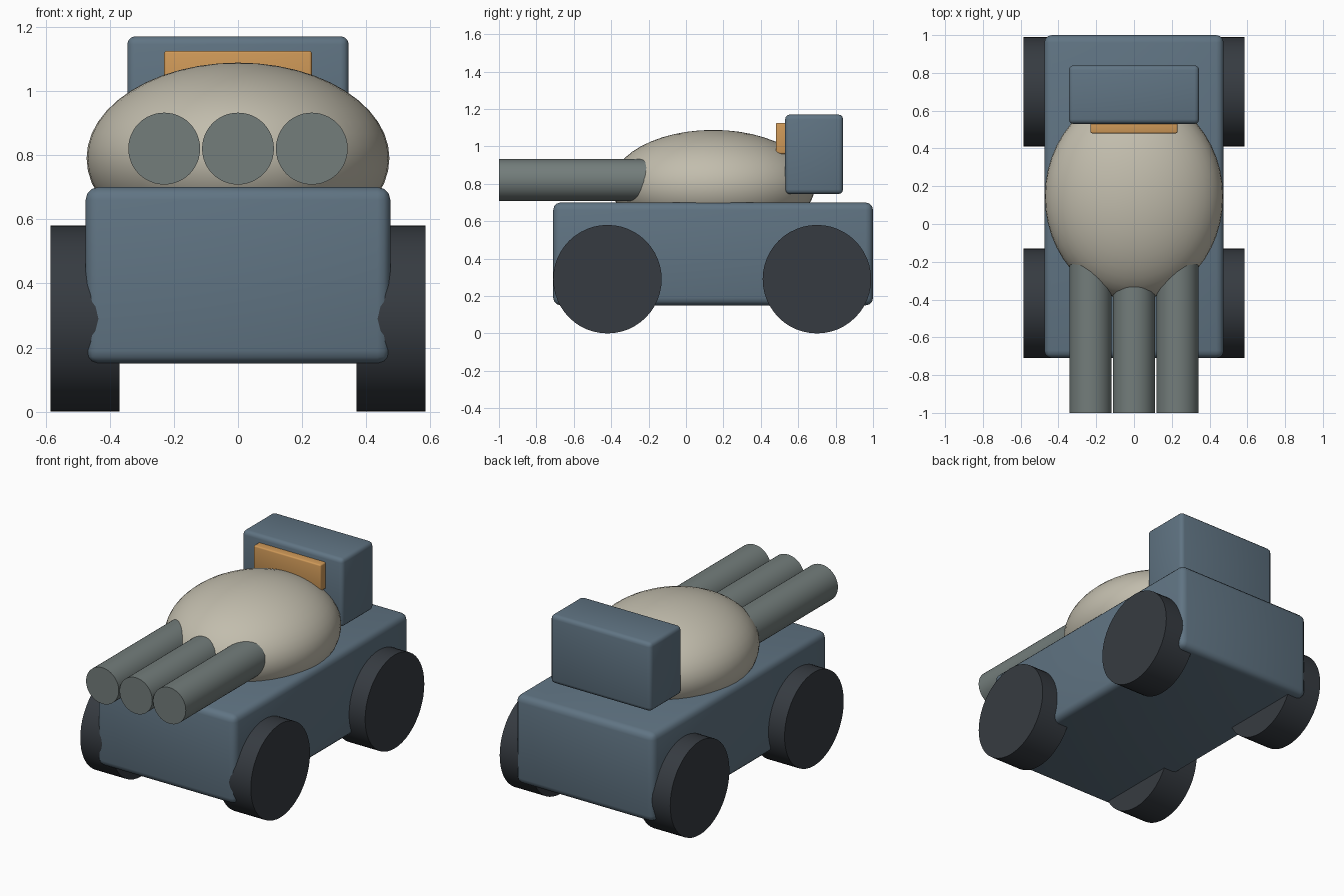
import bpy, math

cube = bpy.data.objects.get("Cube")
if cube:
    bpy.data.objects.remove(cube, do_unlink=True)


def material(name, srgb):
    color = [(c / 255 / 12.92 if c < 11 else ((c / 255 + 0.055) / 1.055) ** 2.4) for c in srgb] + [1]
    mat = bpy.data.materials.new(name)
    mat.use_nodes = True
    mat.diffuse_color = color
    mat.node_tree.nodes["Principled BSDF"].inputs["Base Color"].default_value = color
    return mat


blue = material("slate blue", (96, 116, 131))
beige = material("warm beige", (194, 189, 173))
grey = material("steel grey", (115, 125, 123))
dark = material("dark rubber", (54, 59, 65))
orange = material("amber", (207, 153, 88))


def finish(name, mat):
    obj = bpy.context.object
    obj.name = name
    obj.data.materials.append(mat)
    bpy.ops.object.transform_apply(location=False, rotation=True, scale=True)
    return obj


def box(name, low, high, bevel, mat):
    bpy.ops.mesh.primitive_cube_add(size=1, location=[(a + b) / 2 for a, b in zip(low, high)])
    bpy.context.object.scale = [b - a for a, b in zip(low, high)]
    obj = finish(name, mat)
    mod = obj.modifiers.new("rounded_edges", "BEVEL")
    mod.width = bevel
    mod.segments = 3
    bpy.ops.object.modifier_apply(modifier=mod.name)
    bpy.ops.object.shade_smooth_by_angle(angle=math.radians(35))


def cylinder(name, center, radius, length, rotation, mat):
    bpy.ops.mesh.primitive_cylinder_add(vertices=48, radius=radius, depth=length,
                                        location=center, rotation=rotation)
    finish(name, mat)
    bpy.ops.object.shade_smooth_by_angle(angle=math.radians(35))


# Hull, rear cabin and its front panel
box("hull", (-0.475, -0.71, 0.15), (0.475, 1.0, 0.70), 0.04, blue)
box("rear_cabin", (-0.345, 0.53, 0.745), (0.345, 0.84, 1.17), 0.025, blue)
box("cabin_panel", (-0.23, 0.48, 0.96), (0.23, 0.55, 1.125), 0.008, orange)

# Flattened dome between the barrels and the cabin
bpy.ops.mesh.primitive_uv_sphere_add(segments=48, ring_count=24, radius=1, location=(0, 0.145, 0.79))
bpy.context.object.scale = (0.472, 0.545, 0.298)
finish("dome", beige)
bpy.ops.object.shade_smooth()

# Three barrels
for name, x in (("right", -0.23), ("middle", 0), ("left", 0.23)):
    cylinder(name + "_barrel", (x, -0.53, 0.82), 0.112, 0.94, (math.pi / 2, 0, 0), grey)

# Four wheels
for side, x in (("right", -0.477), ("left", 0.477)):
    for end, y in (("front", -0.42), ("rear", 0.70)):
        cylinder(end + "_" + side + "_wheel", (x, y, 0.29), 0.29, 0.216, (0, math.pi / 2, 0), dark)
